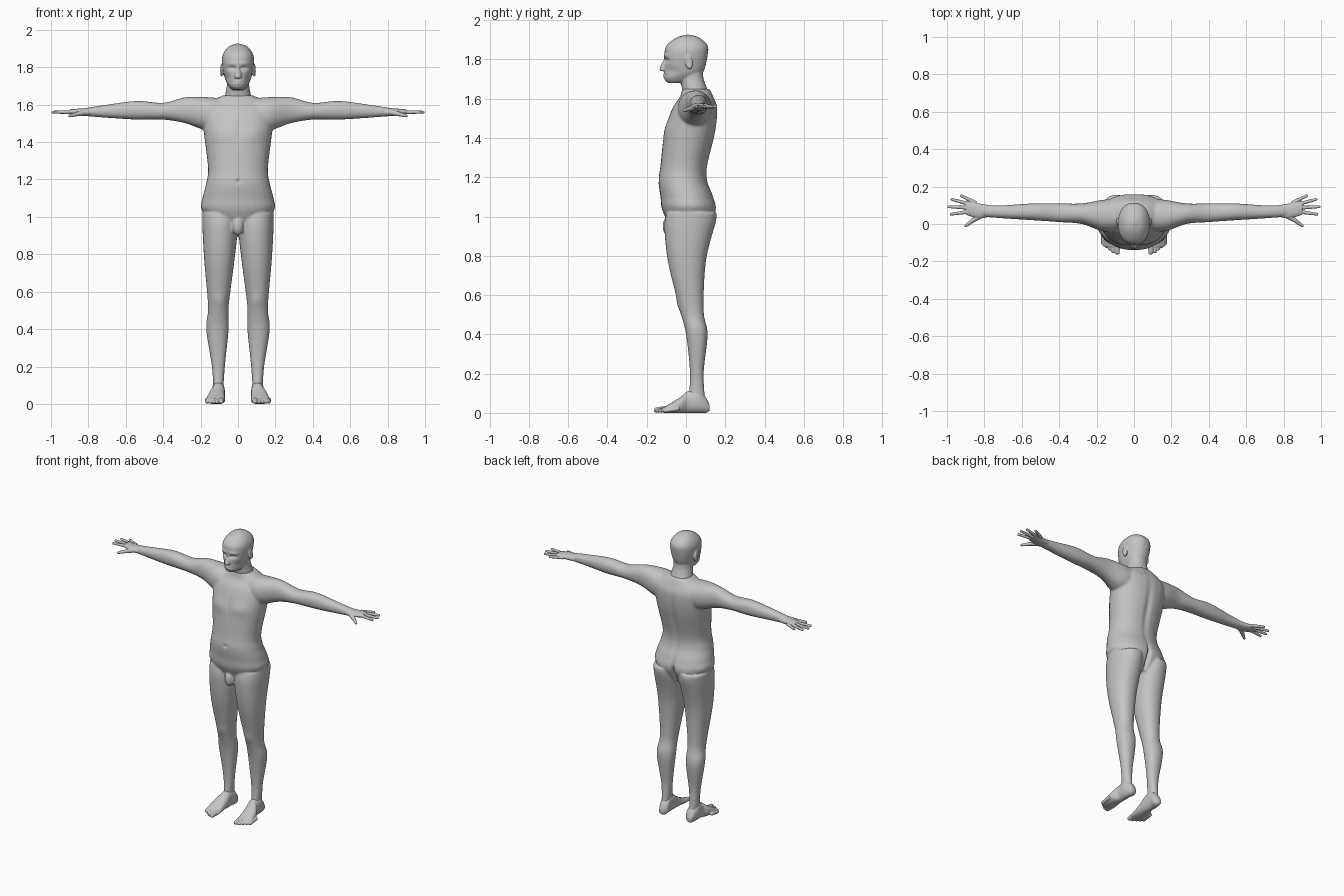
import bpy, bmesh, math
from mathutils import Vector, Matrix

cube = bpy.data.objects.get("Cube")
if cube:
    bpy.data.objects.remove(cube)

GREY = (.55, .55, .55, 1)
clay = bpy.data.materials.new("clay_grey")
clay.use_nodes = True
clay.diffuse_color = GREY
clay.node_tree.nodes["Principled BSDF"].inputs["Base Color"].default_value = GREY


def spline(rows, steps=8):
    """Smooth interpolation between rows of measurements."""
    rows = [Vector(row) for row in rows]
    slopes = []
    for i in range(len(rows)):
        before, after = rows[max(i - 1, 0)], rows[min(i + 1, len(rows) - 1)]
        slopes.append((after - before) / 2)
    smooth_rows = []
    for i in range(len(rows) - 1):
        gap = rows[i + 1] - rows[i]
        for k in range(steps):
            t = k / steps
            ease = t * t * (3 - 2 * t)
            lead = t * (1 - t) * (1 - t)
            trail = t * t * (t - 1)
            smooth_rows.append(rows[i] + gap * ease + slopes[i] * lead + slopes[i + 1] * trail)
    return smooth_rows + [rows[-1]]


def loft(bm, axis, rows, power=2.2, sides=32):
    """Rounded tube along an axis; row = position, then min and max on the other two axes."""
    across, along = [i for i in range(3) if i != axis]
    rings = []
    for position, low_u, high_u, low_v, high_v in spline(rows):
        ring = []
        for k in range(sides):
            angle = math.tau * k / sides
            c, s = math.cos(angle), math.sin(angle)
            round_u = math.copysign(abs(c) ** (2 / power), c)
            round_v = math.copysign(abs(s) ** (2 / power), s)
            co = [position] * 3
            co[across] = (low_u + high_u + (high_u - low_u) * round_u) / 2
            co[along] = (low_v + high_v + (high_v - low_v) * round_v) / 2
            ring.append(bm.verts.new(co))
        rings.append(ring)
    for lower, upper in zip(rings, rings[1:]):
        for k in range(sides):
            n = (k + 1) % sides
            bm.faces.new((lower[k], lower[n], upper[n], upper[k]))
    bm.faces.new(rings[0])
    bm.faces.new(rings[-1])


def column(bm, rows):
    """Upright loft centred on x; row = height, half width, front, back."""
    loft(bm, 2, [(z, -half, half, front, back) for z, half, front, back in rows])


def ball(bm, centre, radii, tilt=0):
    place = Matrix.Translation(centre) @ Matrix.Rotation(tilt, 4, 'X')
    bmesh.ops.create_uvsphere(bm, u_segments=16, v_segments=10, radius=1,
                              matrix=place @ Matrix.Diagonal((*radii, 1)))


def digit(bm, start, end, thick, thin, beads=16):
    """Tapered finger or toe from a chain of overlapping balls."""
    for k in range(beads):
        t = k / (beads - 1)
        radius = thick + (thin - thick) * t
        ball(bm, Vector(start).lerp(Vector(end), t), [radius] * 3)


def mirror_copy(bm):
    copy = bmesh.ops.duplicate(bm, geom=bm.verts[:] + bm.edges[:] + bm.faces[:])
    for item in copy["geom"]:
        if isinstance(item, bmesh.types.BMVert):
            item.co.x *= -1


def finish(name, bm, voxel, smooth, bumps=(), flip=False):
    """Fuse overlapping shells into one skin, soften it, then push bumps in or out."""
    if flip:
        bmesh.ops.scale(bm, vec=(-1, 1, 1), verts=bm.verts)
    bmesh.ops.recalc_face_normals(bm, faces=bm.faces)
    raw = bpy.data.meshes.new(name)
    bm.to_mesh(raw)
    bm.free()
    ob = bpy.data.objects.new(name, raw)
    bpy.context.collection.objects.link(ob)
    fuse = ob.modifiers.new("fuse", 'REMESH')
    fuse.mode, fuse.voxel_size = 'VOXEL', voxel
    soften = ob.modifiers.new("soften", 'SMOOTH')
    soften.factor, soften.iterations = .5, smooth
    graph = bpy.context.evaluated_depsgraph_get()
    mesh = bpy.data.meshes.new_from_object(ob.evaluated_get(graph))
    ob.modifiers.clear()
    ob.data = mesh
    normals = [v.normal.copy() for v in mesh.vertices]
    for vert, normal in zip(mesh.vertices, normals):
        point = (abs(vert.co.x), vert.co.y, vert.co.z)
        push = 0
        for centre, radii, amount in bumps:
            distance = sum(((p - c) / r) ** 2 for p, c, r in zip(point, centre, radii))
            push += amount * math.exp(-distance)
        vert.co += normal * push
    mesh.materials.clear()
    mesh.materials.append(clay)
    mesh.polygons.foreach_set("use_smooth", [True] * len(mesh.polygons))
    mesh.update()


# Leg and arm, then the mirrored pair
bm = bmesh.new()
loft(bm, 2, [(.05, .08, .13, .01, .1), (.2, .07, .14, .02, .09), (.4, .05, .17, 0, .11),
             (.52, .05, .16, -.03, .09), (.76, .02, .18, -.09, .1),
             (.94, 0, .19, -.11, .14), (1.02, 0, .19, -.1, .15)])
loft(bm, 0, [(.05, -.03, .13, 1.47, 1.63), (.16, -.04, .13, 1.46, 1.64),
             (.28, 0, .11, 1.5, 1.64), (.4, .01, .11, 1.52, 1.61),
             (.54, .02, .11, 1.52, 1.62), (.7, .03, .1, 1.53, 1.6),
             (.83, .04, .1, 1.54, 1.58)])
mirror_copy(bm)

# Torso
column(bm, [(.93, .07, -.07, .1), (1.03, .19, -.12, .15), (1.1, .19, -.13, .14),
            (1.18, .17, -.14, .11), (1.26, .16, -.13, .11), (1.43, .18, -.11, .15),
            (1.55, .19, -.07, .16), (1.61, .15, -.03, .14), (1.65, .08, -.02, .12)])
ball(bm, (0, -.09, .95), (.03, .03, .05))
chest = ((.08, -.1, 1.44), (.06, .06, .04), .007)
breastbone = ((0, -.1, 1.46), (.01, .06, .06), -.004)
navel = ((0, -.14, 1.19), (.01, .03, .01), -.01)
spine = ((0, .15, 1.32), (.02, .06, .2), -.01)
buttock = ((.09, .14, 1), (.06, .06, .06), .008)
cleft = ((0, .14, 1), (.01, .08, .07), -.03)
kneecap = ((.1, -.04, .55), (.03, .03, .04), .006)
finish("body", bm, .006, 10, [chest, breastbone, navel, spine, buttock, cleft, kneecap])

# Head with neck, nose and ears
bm = bmesh.new()
column(bm, [(1.68, .03, -.09, 0), (1.7, .05, -.11, .05), (1.74, .07, -.11, .09),
            (1.82, .085, -.11, .11), (1.87, .08, -.1, .11), (1.91, .05, -.05, .07),
            (1.926, .01, 0, .02)])
column(bm, [(1.6, .08, -.01, .13), (1.7, .06, -.03, .09), (1.76, .06, -.04, .09)])
column(bm, [(1.74, .01, -.12, -.08), (1.75, .02, -.135, -.08), (1.81, .01, -.11, -.08)])
for side in (1, -1):
    ball(bm, (side * .087, .014, 1.785), (.01, .02, .036), .2)
eye_socket = ((.03, -.1, 1.795), (.02, .05, .01), -.014)
eyelid = ((.03, -.09, 1.793), (.01, .04, .006), .006)
brow = ((.03, -.1, 1.82), (.03, .04, .01), .004)
lips = ((0, -.11, 1.72), (.02, .04, .01), .008)
mouth_line = ((0, -.11, 1.72), (.03, .04, .003), -.006)
cheek = ((.06, -.08, 1.74), (.02, .04, .02), -.005)
ear_hollow = ((.1, .01, 1.79), (.01, .01, .02), -.006)
finish("head", bm, .004, 5, [eye_socket, eyelid, brow, lips, mouth_line, cheek, ear_hollow])

for side in ("left", "right"):
    # Hand: palm, four fingers fanned about the wrist, jointed thumb
    bm = bmesh.new()
    loft(bm, 0, [(.77, .04, .1, 1.54, 1.58), (.83, .03, .11, 1.54, 1.58),
                 (.9, .05, .12, 1.55, 1.575)])
    wrist = Vector((.78, .08, 1.56))
    for k, reach in enumerate((.2, .21, .2, .16)):
        aim = Matrix.Rotation(.2 * k - .14, 3, 'Z') @ Vector((reach, 0, 0))
        digit(bm, wrist + aim / 2, wrist + aim, .011, .008)
    thumb_joint = (.86, .02, 1.55)
    digit(bm, (.81, .05, 1.56), thumb_joint, .016, .012)
    digit(bm, thumb_joint, (.9, -.01, 1.54), .012, .008)
    finish(side + "_hand", bm, .003, 2, flip=side == "right")

    # Foot: heel to ball, then a big toe and four receding small toes
    bm = bmesh.new()
    loft(bm, 1, [(.12, .09, .12, .01, .04), (.1, .07, .13, 0, .08), (.06, .07, .14, 0, .12),
                 (.01, .07, .14, 0, .11), (-.03, .07, .16, 0, .08),
                 (-.11, .07, .17, 0, .03), (-.12, .08, .15, .01, .03)])
    digit(bm, (.09, -.09, .02), (.09, -.15, .014), .017, .014)
    for k in range(4):
        tip = Vector((.112 + .018 * k, .014 * k - .146, .011))
        digit(bm, tip + Vector((0, .06, .01)), tip, .012, .01)
    finish(side + "_foot", bm, .0035, 3, flip=side == "right")
